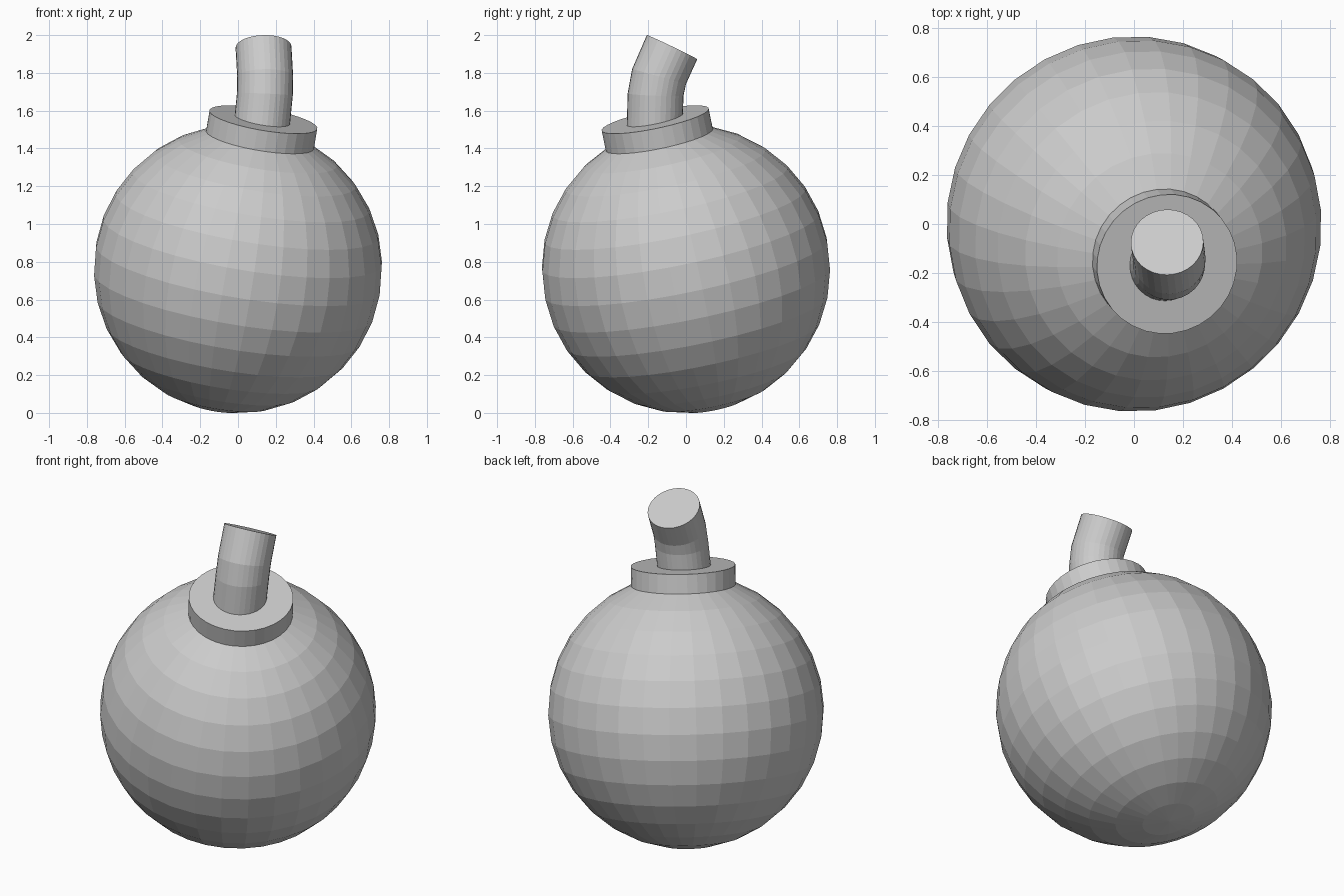
import bpy, bmesh
from math import radians, sin, cos, pi
from mathutils import Matrix, Vector

if "Cube" in bpy.data.objects:
    bpy.data.objects.remove(bpy.data.objects["Cube"])

# Everything leans 15 degrees toward the front right, about the ball centre
CENTER = Vector((0, 0, 0.763))
TILT = Matrix.Translation(CENTER) @ Matrix.Rotation(radians(-50.5), 4, 'Z') @ Matrix.Rotation(radians(15), 4, 'Y')


def add_object(name, bm):
    bmesh.ops.recalc_face_normals(bm, faces=bm.faces)
    mesh = bpy.data.meshes.new(name)
    bm.to_mesh(mesh)
    bm.free()
    obj = bpy.data.objects.new(name, mesh)
    bpy.context.collection.objects.link(obj)
    return obj


def tube(name, path, radius, sides=32):
    """Capped tube through (position, axis direction) pairs."""
    bm = bmesh.new()
    rings = []
    for pos, axis in path:
        turn = Vector((0, 0, 1)).rotation_difference(Vector(axis))
        rings.append([bm.verts.new(Vector(pos) + turn @ Vector(
            (radius * cos(2 * pi * i / sides), radius * sin(2 * pi * i / sides), 0)))
            for i in range(sides)])
    for a, b in zip(rings, rings[1:]):
        for i in range(sides):
            j = (i + 1) % sides
            bm.faces.new((a[i], a[j], b[j], b[i]))
    bm.faces.new(rings[0])
    bm.faces.new(rings[-1])
    return add_object(name, bm)


# Faceted ball
bm = bmesh.new()
bmesh.ops.create_uvsphere(bm, u_segments=32, v_segments=16, radius=0.765, matrix=TILT)
add_object("ball", bm)

# Collar around the neck
bm = bmesh.new()
bmesh.ops.create_cone(bm, cap_ends=True, segments=32, radius1=0.29, radius2=0.29,
                      depth=0.135, matrix=TILT @ Matrix.Translation((0, 0, 0.7505)))
add_object("collar", bm)

# Bent stem rising out of the collar
tube("stem", [
    ((0.120, -0.168, 1.46), (0.13, -0.08, 1)),
    ((0.142, -0.161, 1.685), (0.04, 0.04, 1)),
    ((0.144, -0.143, 1.78), (-0.01, 0.28, 1)),
    ((0.135, -0.074, 1.936), (-0.03, 0.48, 1)),
], 0.148)
